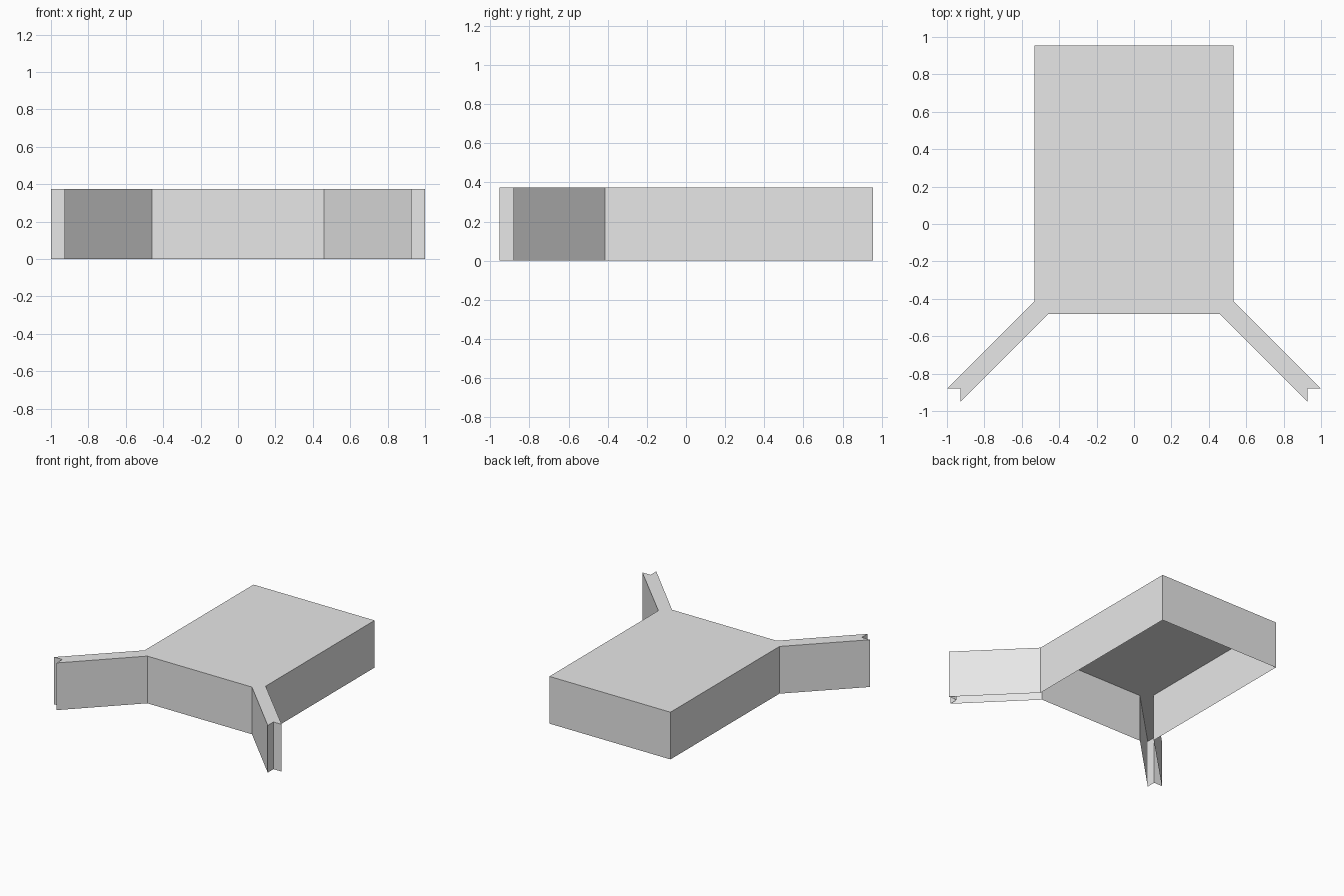
import bpy
import bmesh

cube = bpy.data.objects.get("Cube")
if cube:
    bpy.data.objects.remove(cube, do_unlink=True)

HEIGHT = 0.375

# Single plain grey
grey = bpy.data.materials.new("light_grey")
grey.use_nodes = True
colour = (0.8, 0.8, 0.8, 1)
grey.diffuse_color = colour
grey.node_tree.nodes["Principled BSDF"].inputs["Base Color"].default_value = colour

# Left half of the plan, from back corner round the notched wing to the front
half = [(0.532, 0.955), (0.532, -0.413), (1.0, -0.88),
        (0.928, -0.88), (0.928, -0.952), (0.46, -0.482)]
outline = half + [(-x, y) for x, y in reversed(half)]

# Hollow shell: top sheet with walls hanging from its rim, open underneath
bm = bmesh.new()
top = [bm.verts.new((x, y, HEIGHT)) for x, y in outline]
bottom = [bm.verts.new((x, y, 0)) for x, y in outline]
cap = bm.faces.new(top)
for i in range(len(outline)):
    j = (i + 1) % len(outline)
    bm.faces.new((top[j], top[i], bottom[i], bottom[j]))

# Point every face outward
cap.normal_update()
if cap.normal.z < 0:
    bmesh.ops.reverse_faces(bm, faces=bm.faces[:])

mesh = bpy.data.meshes.new("winged_channel_shell")
bm.to_mesh(mesh)
bm.free()
mesh.materials.append(grey)
shell = bpy.data.objects.new("winged_channel_shell", mesh)
bpy.context.collection.objects.link(shell)
